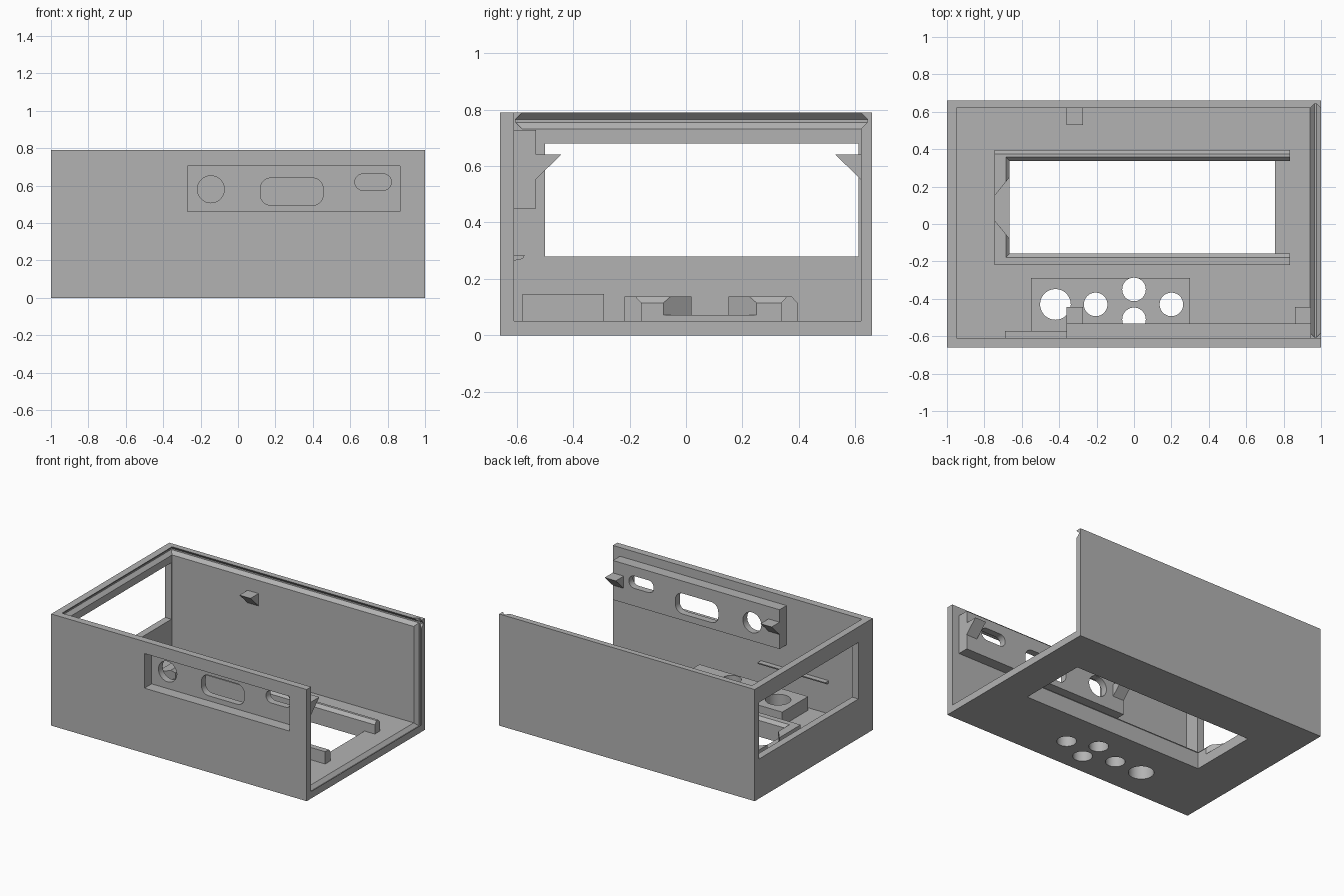
import bpy, bmesh, math

cube = bpy.data.objects.get("Cube")
if cube:
    bpy.data.objects.remove(cube, do_unlink=True)

grey = bpy.data.materials.new("plain_grey")
grey.use_nodes = True
grey.diffuse_color = (0.45, 0.45, 0.45, 1)
grey.node_tree.nodes["Principled BSDF"].inputs["Base Color"].default_value = grey.diffuse_color


def place(axis, u, v, w):
    """Put plane point (u, v) at height w along an axis."""
    return {"x": (w, u, v), "y": (u, w, v), "z": (u, v, w)}[axis]


def loft(name, axis, rings):
    """Closed solid through rings of equal count: [(height, points), ...]."""
    bm = bmesh.new()
    loops = [[bm.verts.new(place(axis, u, v, w)) for u, v in pts] for w, pts in rings]
    n = len(loops[0])
    for a, b in zip(loops, loops[1:]):
        for i in range(n):
            j = (i + 1) % n
            bm.faces.new((a[i], a[j], b[j], b[i]))
    bm.faces.new(loops[0])
    bm.faces.new(loops[-1])
    bmesh.ops.recalc_face_normals(bm, faces=bm.faces)
    mesh = bpy.data.meshes.new(name)
    bm.to_mesh(mesh)
    bm.free()
    mesh.materials.append(grey)
    obj = bpy.data.objects.new(name, mesh)
    bpy.context.scene.collection.objects.link(obj)
    return obj


def prism(name, axis, pts, a, b):
    return loft(name, axis, [(a, pts), (b, pts)])


def rect(u0, u1, v0, v1, inset=0):
    return [(u0 + inset, v0 + inset), (u1 - inset, v0 + inset),
            (u1 - inset, v1 - inset), (u0 + inset, v1 - inset)]


def box(name, x0, x1, y0, y1, z0, z1):
    return prism(name, "z", rect(x0, x1, y0, y1), z0, z1)


def round_rect(u0, u1, v0, v1, r, steps=10):
    pts = []
    corners = [(u1 - r, v1 - r), (u0 + r, v1 - r), (u0 + r, v0 + r), (u1 - r, v0 + r)]
    for k, (cu, cv) in enumerate(corners):
        for i in range(steps + 1):
            t = math.pi / 2 * (k + i / steps)
            pts.append((cu + r * math.cos(t), cv + r * math.sin(t)))
    return pts


def circle(u, v, r, n=48):
    return [(u + r * math.cos(math.tau * i / n), v + r * math.sin(math.tau * i / n))
            for i in range(n)]


def cut(target, *cutters):
    for c in cutters:
        c.hide_render = True
        mod = target.modifiers.new("cut", "BOOLEAN")
        mod.operation = "DIFFERENCE"
        mod.solver = "EXACT"
        mod.object = c
        bpy.context.view_layer.objects.active = target
        bpy.ops.object.modifier_apply(modifier=mod.name)
        bpy.data.objects.remove(c, do_unlink=True)


# Case: floor and three walls, open on top and on the left end
case = box("case", -1, 1, -0.66, 0.66, 0, 0.79)
cut(case,
    box("cavity", -0.95, 1.1, -0.61, 0.62, 0.05, 1),
    box("side_window", -1.1, -0.9, -0.5, 0.612, 0.28, 0.68),
    box("floor_window", -0.665, 0.755, -0.158, 0.337, -0.1, 0.1))

# V-shaped grooves that hold a sliding lid and end panel
bevel = 0.025
lid = [(0.731, bevel), (0.755, 0), (0.765, 0), (0.79, bevel), (0.85, bevel)]
cut(case, loft("lid_groove", "z",
               [(z, rect(-0.974, 1.1, -0.605, 0.644, i)) for z, i in lid]))
panel = [(0.941, bevel), (0.965, 0), (0.975, 0), (1.0, bevel), (1.05, bevel)]
cut(case, loft("panel_groove", "x",
               [(x, rect(-0.605, 0.644, 0.026, 1, i)) for x, i in panel]))

# Port block inside the front wall, recessed from outside
port_block = box("port_block", -0.36, 0.945, -0.62, -0.532, 0.45, 0.728)
for part in (case, port_block):
    cut(part, box("port_recess", -0.27, 0.865, -0.8, -0.58, 0.46, 0.705))
cut(port_block,
    prism("round_port", "y", circle(-0.145, 0.58, 0.072), -0.7, -0.5),
    prism("wide_port", "y", round_rect(0.12, 0.455, 0.495, 0.64, 0.055), -0.7, -0.5),
    prism("slot_port", "y", round_rect(0.625, 0.82, 0.575, 0.662, 0.043), -0.7, -0.5))

# Wedge hooks that catch the lid
for name, x, wall, side in (("front_hook_right", -0.36, -0.535, 1),
                            ("front_hook_left", 0.86, -0.535, 1),
                            ("back_hook", -0.36, 0.622, -1)):
    tri = [(wall, 0.55), (wall, 0.64), (wall + side * 0.092, 0.64)]
    prism(name, "x", tri, x, x + 0.087)

# Small ledge on the front wall
prism("wall_ledge", "x", [(-0.615, 0.265), (-0.59, 0.267), (-0.575, 0.275),
                          (-0.572, 0.285), (-0.615, 0.285)], -0.69, -0.16)

# Button block with holes through the floor
button_block = box("button_block", -0.55, 0.30, -0.58, -0.29, 0.05, 0.147)
holes = [(-0.42, -0.43, 0.082), (-0.205, -0.43, 0.063), (0, -0.35, 0.063),
         (0.2, -0.43, 0.063), (0, -0.51, 0.063)]
for part in (case, button_block):
    for u, v, r in holes:
        cut(part, prism("button_hole", "z", circle(u, v, r), -0.1, 0.3))

# Screen frame: two rails and an end wall with a flared slot
frame = box("screen_frame", -0.745, 0.835, -0.218, 0.395, 0.05, 0.137)
opening = [(0, 0), (0.115, 0), (0.137, -0.02), (0.16, -0.04)]
cut(frame,
    loft("frame_opening", "z",
         [(z, rect(-0.665, 1, -0.158, 0.337, i)) for z, i in opening]),
    prism("flared_slot", "z", [(-0.785, 0.07), (-0.785, 0.10), (-0.745, 0.15),
                               (-0.645, 0.275), (-0.645, -0.105), (-0.745, 0.02)], 0.072, 0.3),
    prism("outer_chamfer", "x", [(0.355, 0.159), (0.415, 0.159), (0.415, 0.093)], -1, 1))

# Smooth only the round walls
for part in (case, port_block, button_block):
    bpy.ops.object.select_all(action="DESELECT")
    part.select_set(True)
    bpy.context.view_layer.objects.active = part
    bpy.ops.object.shade_smooth_by_angle(angle=math.radians(30))
